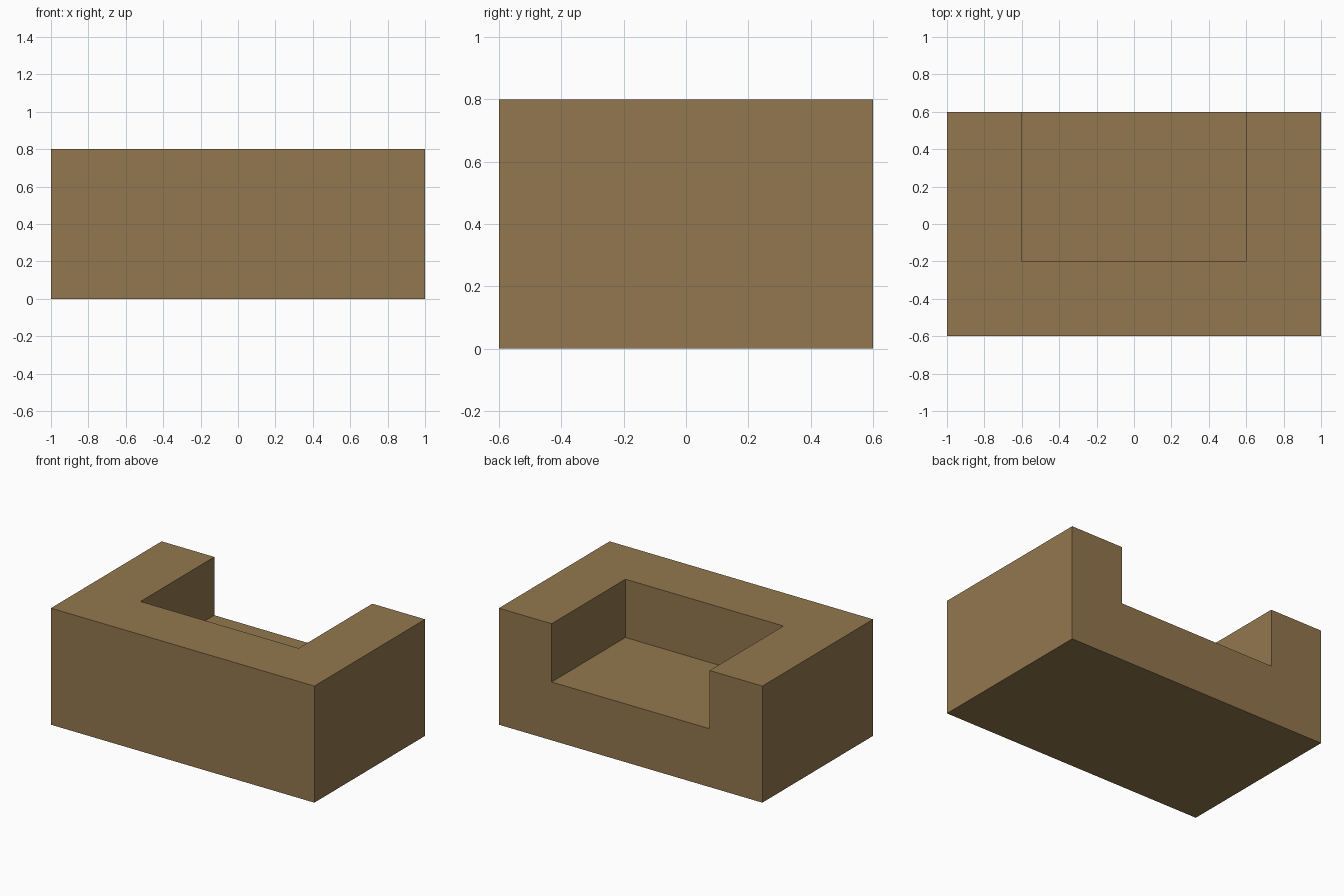
import bpy
import bmesh
from mathutils import Vector

# Remove the default cube
cube = bpy.data.objects.get("Cube")
if cube:
    bpy.data.objects.remove(cube, do_unlink=True)

WIDTH, DEPTH = 2.0, 1.2
FLOOR, HEIGHT = 0.4, 0.8
RECESS_X, RECESS_Y = 0.6, -0.2

# Single flat brown
brown = bpy.data.materials.new("warm_brown")
brown.use_nodes = True
color = (0.29, 0.185, 0.077, 1.0)
brown.diffuse_color = color
brown.node_tree.nodes["Principled BSDF"].inputs["Base Color"].default_value = color

# Solid slab up to the recess floor
bm = bmesh.new()
bmesh.ops.create_cube(bm, size=1)
bmesh.ops.scale(bm, vec=(WIDTH, DEPTH, FLOOR), verts=bm.verts)
bmesh.ops.translate(bm, vec=(0, 0, FLOOR / 2), verts=bm.verts)

# Score the outline of the recess
for point, normal in (((-RECESS_X, 0, 0), (1, 0, 0)),
                      ((RECESS_X, 0, 0), (1, 0, 0)),
                      ((0, RECESS_Y, 0), (0, 1, 0))):
    bmesh.ops.bisect_plane(bm, geom=bm.verts[:] + bm.edges[:] + bm.faces[:],
                           plane_co=point, plane_no=normal)


def is_wall_top(face):
    c = face.calc_center_median()
    return face.normal.z > 0.9 and (abs(c.x) > RECESS_X or c.y < RECESS_Y)


# Raise the front wall and both side arms, leaving the back open
bm.normal_update()
walls = [f for f in bm.faces if is_wall_top(f)]
raised = bmesh.ops.extrude_face_region(bm, geom=walls)["geom"]
bmesh.ops.delete(bm, geom=[f for f in walls if f.is_valid], context='FACES')
bmesh.ops.translate(bm, vec=Vector((0, 0, HEIGHT - FLOOR)),
                    verts=[v for v in raised if isinstance(v, bmesh.types.BMVert)])

# Merge coplanar faces into clean flat sides
bmesh.ops.recalc_face_normals(bm, faces=bm.faces)
bmesh.ops.dissolve_limit(bm, angle_limit=0.01, verts=bm.verts, edges=bm.edges)

mesh = bpy.data.meshes.new("recessed_block")
bm.to_mesh(mesh)
bm.free()
mesh.materials.append(brown)
block = bpy.data.objects.new("recessed_block", mesh)
bpy.context.collection.objects.link(block)
